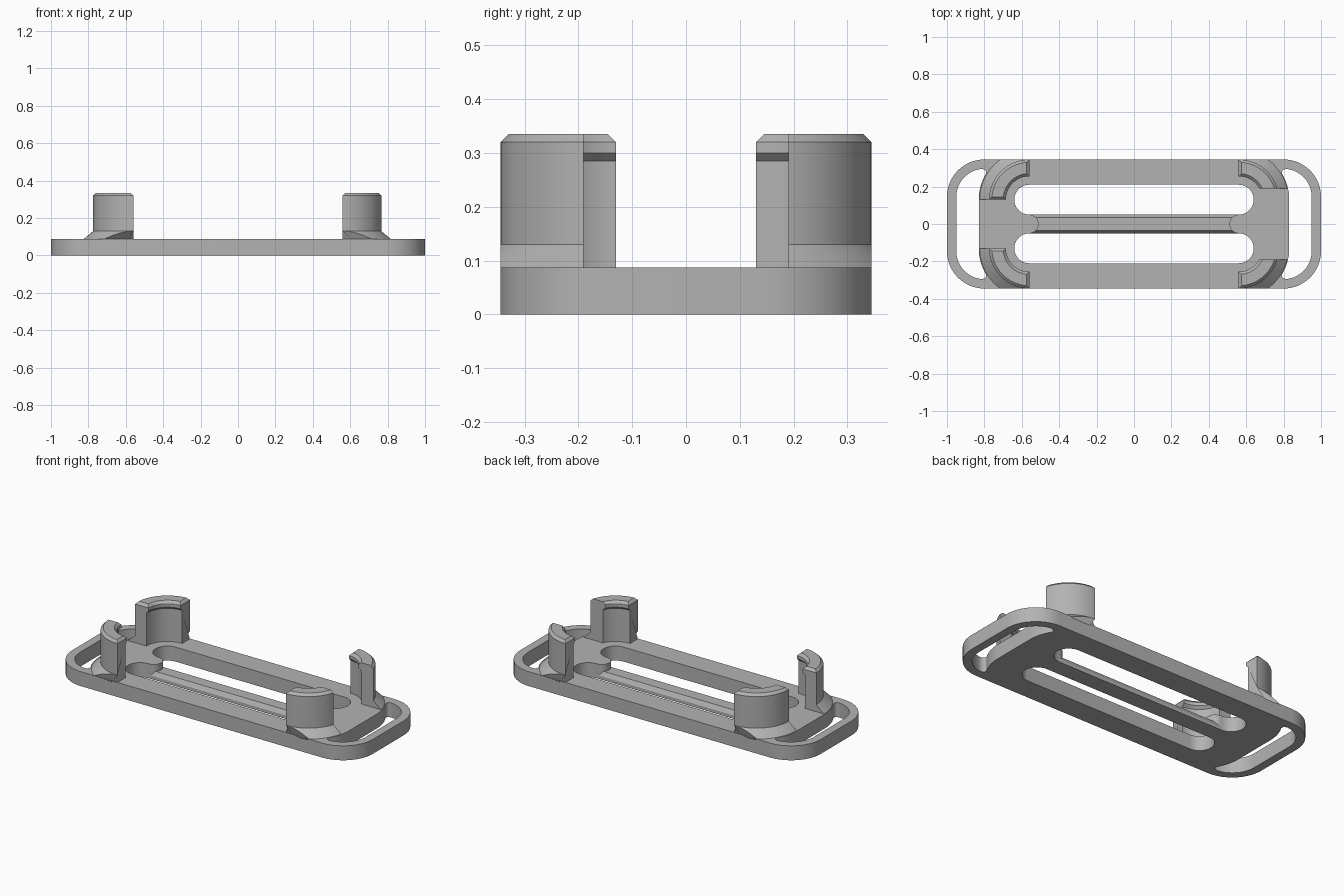
import bpy, bmesh
from math import cos, sin, radians
from mathutils import Vector

cube = bpy.data.objects.get("Cube")
if cube:
    bpy.data.objects.remove(cube)

grey = bpy.data.materials.new("light grey plastic")
grey.use_nodes = True
COLOUR = (0.45, 0.45, 0.45, 1)
grey.diffuse_color = COLOUR
grey.node_tree.nodes["Principled BSDF"].inputs["Base Color"].default_value = COLOUR

PLATE_TOP = 0.087
PX, PY = 0.56, 0.13      # shared centre of post rings and slot ends


def arc(cx, cy, r, a0, a1, n=16):
    angles = [radians(a0 + (a1 - a0) * i / n) for i in range(n + 1)]
    return [(cx + r * cos(a), cy + r * sin(a)) for a in angles]


def turned(points):
    return points + [(-x, -y) for x, y in points]


def finish(bm, name):
    bmesh.ops.remove_doubles(bm, verts=bm.verts, dist=0.0002)
    bmesh.ops.recalc_face_normals(bm, faces=bm.faces)
    mesh = bpy.data.meshes.new(name)
    bm.to_mesh(mesh)
    bm.free()
    mesh.materials.append(grey)
    obj = bpy.data.objects.new(name, mesh)
    bpy.context.collection.objects.link(obj)
    bpy.ops.object.select_all(action='DESELECT')
    obj.select_set(True)
    bpy.context.view_layer.objects.active = obj
    bpy.ops.object.shade_smooth_by_angle(angle=radians(25))
    return obj


def plate(name, outlines, height):
    """Extrude a flat outline with holes into a plate standing on z = 0."""
    curve = bpy.data.curves.new(name + "_outline", 'CURVE')
    curve.dimensions = '2D'
    curve.fill_mode = 'BOTH'
    curve.extrude = height / 2
    for pts in outlines:
        spline = curve.splines.new('POLY')
        spline.points.add(len(pts) - 1)
        for p, (x, y) in zip(spline.points, pts):
            p.co = (x, y, 0, 1)
        spline.use_cyclic_u = True
    helper = bpy.data.objects.new(name + "_outline", curve)
    bpy.context.collection.objects.link(helper)
    bpy.context.view_layer.update()
    mesh = helper.evaluated_get(bpy.context.evaluated_depsgraph_get()).to_mesh()
    bm = bmesh.new()
    bm.from_mesh(mesh)
    bpy.data.objects.remove(helper)
    bmesh.ops.translate(bm, verts=bm.verts, vec=(0, 0, height / 2))
    return finish(bm, name)


# Base plate: rounded outline, central opening with tongues, strap slots
outline = turned(arc(0.8, 0.145, 0.2, 0, 90) + arc(-0.8, 0.145, 0.2, 90, 180))
opening = turned(arc(PX, PY, 0.08, 90, -90) + arc(PX, 0, 0.05, 90, 270)[1:-1]
                 + arc(PX, -PY, 0.08, 90, -90))
half = (arc(0.8, 0.145, 0.15, 0, 84) + [(0.803, 0.292), (0.795, 0.287), (0.791, 0.279)]
        + arc(PX, PY, 0.27, 31, 0, 8))
strap_slot = half + [(x, -y) for x, y in reversed(half)]
plate("base_plate", [outline, opening, strap_slot,
                     [(-x, -y) for x, y in strap_slot]], PLATE_TOP)

# Low chamfered bar along the middle of the opening
section = [(-0.05, 0), (0.05, 0), (0.05, 0.02), (0.035, 0.045),
           (-0.035, 0.045), (-0.05, 0.02)]
bm = bmesh.new()
end = bm.faces.new([bm.verts.new((-PX, y, z)) for y, z in section])
grown = bmesh.ops.extrude_face_region(bm, geom=[end], use_keep_orig=True)["geom"]
bmesh.ops.translate(bm, vec=(2 * PX, 0, 0),
                    verts=[v for v in grown if isinstance(v, bmesh.types.BMVert)])
finish(bm, "centre_bar")


def cut(bm, point, normal):
    """Slice off the side the normal points to and cap the cut."""
    geom = bm.verts[:] + bm.edges[:] + bm.faces[:]
    bmesh.ops.bisect_plane(bm, geom=geom, dist=1e-5, plane_co=Vector(point),
                           plane_no=Vector(normal), clear_outer=True)
    open_edges = [e for e in bm.edges if e.is_boundary]
    if open_edges:
        bmesh.ops.holes_fill(bm, edges=open_edges, sides=0)


# Corner posts: quarter rings with an inner lip and a flared foot
POST = [(0.14, 0.08), (0.265, 0.08), (0.265, PLATE_TOP), (0.215, 0.13),
        (0.215, 0.32), (0.2, 0.335), (0.14, 0.335), (0.125, 0.32),
        (0.125, 0.3), (0.14, 0.285)]


def post(name, sx, sy):
    bm = bmesh.new()
    rings = []
    steps = 20
    for i in range(steps + 1):
        a = radians(90 * i / steps)
        rings.append([bm.verts.new((PX + r * cos(a), PY + r * sin(a), z))
                      for r, z in POST])
    n = len(POST)
    for a, b in zip(rings, rings[1:]):
        for j in range(n):
            bm.faces.new((a[j], a[(j + 1) % n], b[(j + 1) % n], b[j]))
    bm.faces.new(rings[0])
    bm.faces.new(rings[-1])
    # Trim the foot to the plate edge and chamfer the ring ends
    cut(bm, (0, 0.345, 0), (0, 1, 0))
    cut(bm, (PX, 0, 0.32), (-1, 0, 1))
    if sx < 0:
        cut(bm, (0, PY, 0.32), (0, -1, 1))
    else:
        cut(bm, (0, 0.19, 0), (0, -1, 0))
    for v in bm.verts:
        v.co.x *= sx
        v.co.y *= sy
    finish(bm, name)


for sx, side in ((1, "left"), (-1, "right")):
    for sy, depth in ((-1, "front"), (1, "back")):
        post(f"{depth}_{side}_post", sx, sy)
